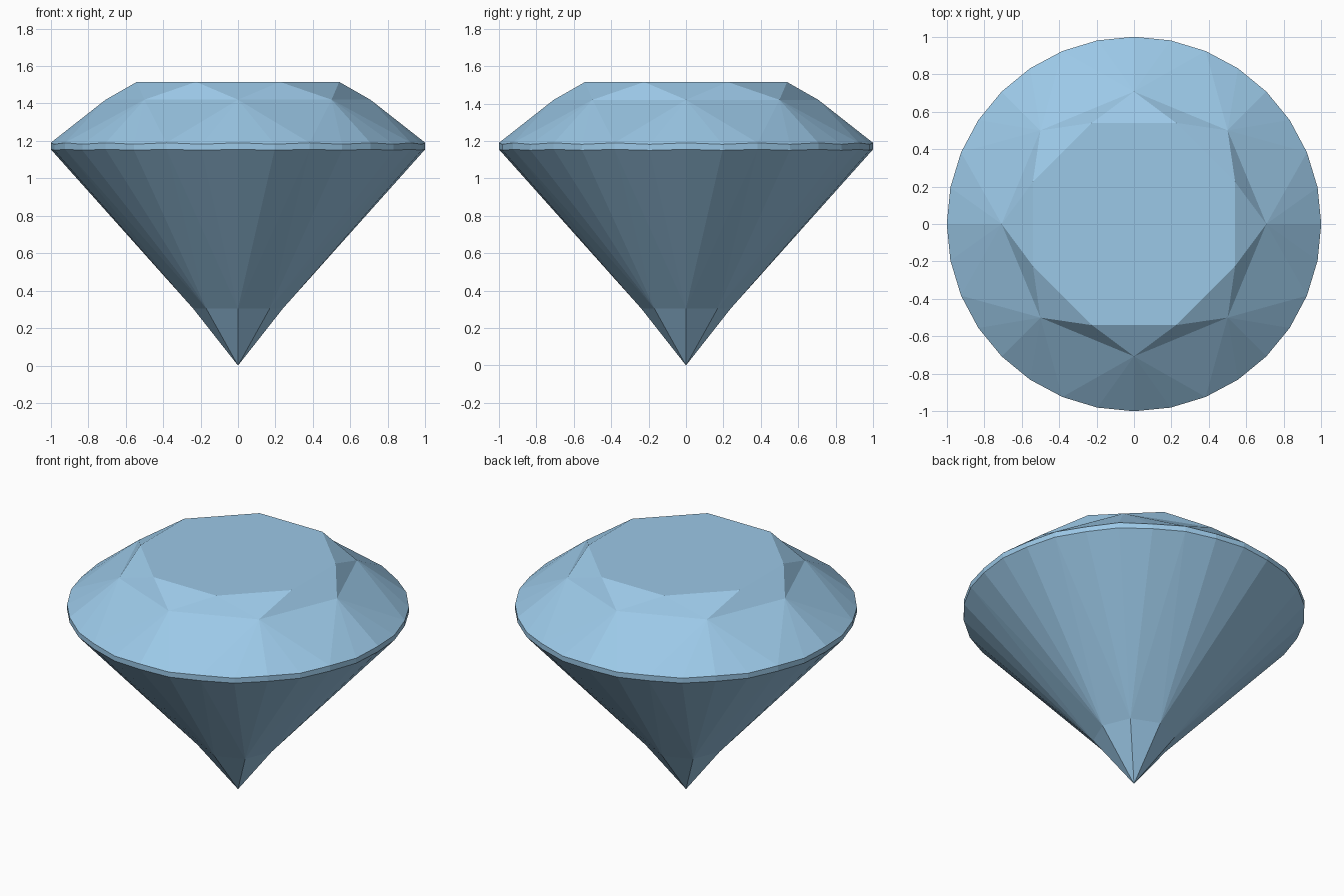
import bpy, bmesh
from math import cos, sin, tau

if "Cube" in bpy.data.objects:
    bpy.data.objects.remove(bpy.data.objects["Cube"])

bm = bmesh.new()


def ring(count, radius, z, offset=0.0):
    """Ring of vertices; z may be a pair that alternates around the ring."""
    zs = z if isinstance(z, tuple) else (z, z)
    return [bm.verts.new((radius * cos(tau * (i + offset) / count),
                          radius * sin(tau * (i + offset) / count), zs[i % 2]))
            for i in range(count)]


table = ring(8, 0.585, 1.515, 0.5)
star = ring(8, 0.707, 1.42)
girdle_top = ring(32, 1.0, (1.19, 1.182))
girdle_low = ring(32, 1.0, (1.155, 1.15))
lower = ring(8, 0.24, 0.305)
culet = bm.verts.new((0, 0, 0))

# table facet
bm.faces.new(table)


def fan(tips, girdle):
    """Facets between eight tips and the 32-sided girdle."""
    for i in range(8):
        a, b, g = tips[i], tips[(i + 1) % 8], 4 * i
        for j in range(4):
            bm.faces.new((a if j < 2 else b, girdle[g + j], girdle[(g + j + 1) % 32]))
        bm.faces.new((a, girdle[g + 2], b))


# crown and pavilion main facets
fan(star, girdle_top)
fan(lower, girdle_low)
for i in range(8):
    j = (i + 1) % 8
    bm.faces.new((table[i], star[i], star[j]))
    bm.faces.new((table[i - 1], star[i], table[i]))
    bm.faces.new((culet, lower[j], lower[i]))

# girdle band
for i in range(32):
    j = (i + 1) % 32
    bm.faces.new((girdle_low[i], girdle_low[j], girdle_top[j], girdle_top[i]))

bmesh.ops.recalc_face_normals(bm, faces=bm.faces)
mesh = bpy.data.meshes.new("cut_gem")
bm.to_mesh(mesh)
bm.free()
gem = bpy.data.objects.new("cut_gem", mesh)
bpy.context.collection.objects.link(gem)

# pale blue stone
blue = bpy.data.materials.new("gem_blue")
blue.diffuse_color = (0.33, 0.58, 0.8, 1)
blue.use_nodes = True
blue.node_tree.nodes["Principled BSDF"].inputs["Base Color"].default_value = blue.diffuse_color
mesh.materials.append(blue)
